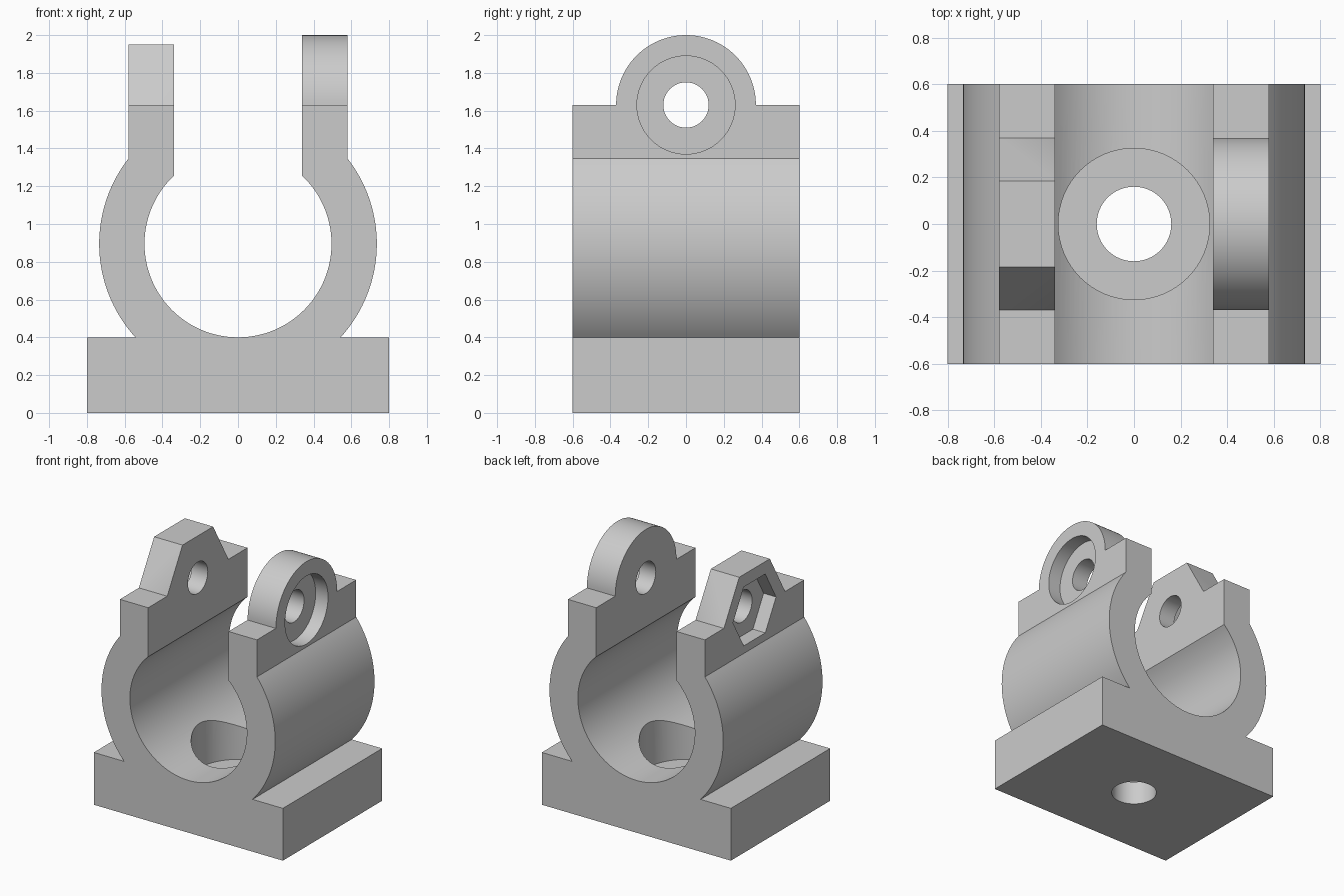
import bpy, bmesh
from math import cos, sin, pi, acos, asin
from mathutils import Vector

cube = bpy.data.objects.get("Cube")
if cube:
    bpy.data.objects.remove(cube)

grey = bpy.data.materials.new("plain grey")
grey.use_nodes = True
COLOUR = (0.6, 0.6, 0.6, 1)
grey.diffuse_color = COLOUR
grey.node_tree.nodes["Principled BSDF"].inputs["Base Color"].default_value = COLOUR

BORE_Z, BORE_R, OUTER_R = 0.895, 0.495, 0.735
ARM_IN, ARM_OUT, ARM_TOP = 0.34, 0.58, 1.63
BASE_TOP, DEPTH = 0.4, 1.2
RECESS = 0.105


def arc(cx, cy, r, start, end, n):
    """Points along an arc, both ends included."""
    return [(cx + r * cos(start + (end - start) * i / n),
             cy + r * sin(start + (end - start) * i / n)) for i in range(n + 1)]


def circle(cx, cy, r, n):
    return arc(cx, cy, r, 0, 2 * pi, n)[:-1]


def prism(name, outline, axis, low, high):
    """Extrude a flat outline along x, y or z."""
    place = {"x": lambda a, b, h: (h, a, b),
             "y": lambda a, b, h: (a, h, b),
             "z": lambda a, b, h: (a, b, h)}[axis]
    bm = bmesh.new()
    face = bm.faces.new([bm.verts.new(place(a, b, low)) for a, b in outline])
    out = bmesh.ops.extrude_face_region(bm, geom=[face])
    shift = Vector(place(0, 0, high - low))
    bmesh.ops.translate(bm, vec=shift,
                        verts=[v for v in out["geom"] if isinstance(v, bmesh.types.BMVert)])
    bmesh.ops.recalc_face_normals(bm, faces=bm.faces)
    mesh = bpy.data.meshes.new(name)
    bm.to_mesh(mesh)
    bm.free()
    obj = bpy.data.objects.new(name, mesh)
    bpy.context.collection.objects.link(obj)
    mesh.materials.append(grey)
    return obj


def combine(target, tool, operation):
    """Apply a boolean and drop the tool."""
    mod = target.modifiers.new(operation.lower(), "BOOLEAN")
    mod.operation, mod.object, mod.solver = operation, tool, "EXACT"
    bpy.context.view_layer.objects.active = target
    bpy.ops.object.modifier_apply(modifier=mod.name)
    bpy.data.objects.remove(tool)


# Clamp body: base block, split ring and upright arms in one outline
low_angle = asin((BASE_TOP - BORE_Z) / OUTER_R)
right = [(0.8, 0), (0.8, BASE_TOP)]
right += arc(0, BORE_Z, OUTER_R, low_angle, acos(ARM_OUT / OUTER_R), 40)
right += [(ARM_OUT, ARM_TOP), (ARM_IN, ARM_TOP)]
right += arc(0, BORE_Z, BORE_R, acos(ARM_IN / BORE_R), -pi / 2, 48)
left = [(-x, z) for x, z in reversed(right[:-1])]
body = prism("clamp_body", right + left, "y", -DEPTH / 2, DEPTH / 2)

# Rounded lug on the left arm, six-sided lug on the right arm
for name, sides, lo, hi in (("round_lug", 48, ARM_IN, ARM_OUT),
                            ("hex_lug", 3, -ARM_OUT, -ARM_IN)):
    outline = arc(0, ARM_TOP, 0.37, 0, pi, sides) + [(-0.37, 1.5), (0.37, 1.5)]
    combine(body, prism(name, outline, "x", lo, hi), "UNION")

# Cross bolt hole with a round head recess and a hex nut recess
cutters = [
    prism("bolt_hole", circle(0, ARM_TOP, 0.12, 48), "x", -1, 1),
    prism("head_recess", circle(0, ARM_TOP, 0.26, 64), "x", ARM_OUT - RECESS, 1),
    prism("nut_recess", circle(0, ARM_TOP, 0.26, 6), "x", -1, RECESS - ARM_OUT),
    # Mounting hole and counterbore in the base
    prism("mount_hole", circle(0, 0, 0.16, 64), "z", -0.2, 0.8),
    prism("mount_recess", circle(0, 0, 0.325, 64), "z", 0.18, 0.8),
]
for cutter in cutters:
    cutter.hide_render = True
    combine(body, cutter, "DIFFERENCE")

bpy.ops.object.select_all(action="DESELECT")
body.select_set(True)
bpy.context.view_layer.objects.active = body
bpy.ops.object.shade_smooth_by_angle(angle=pi / 6)
